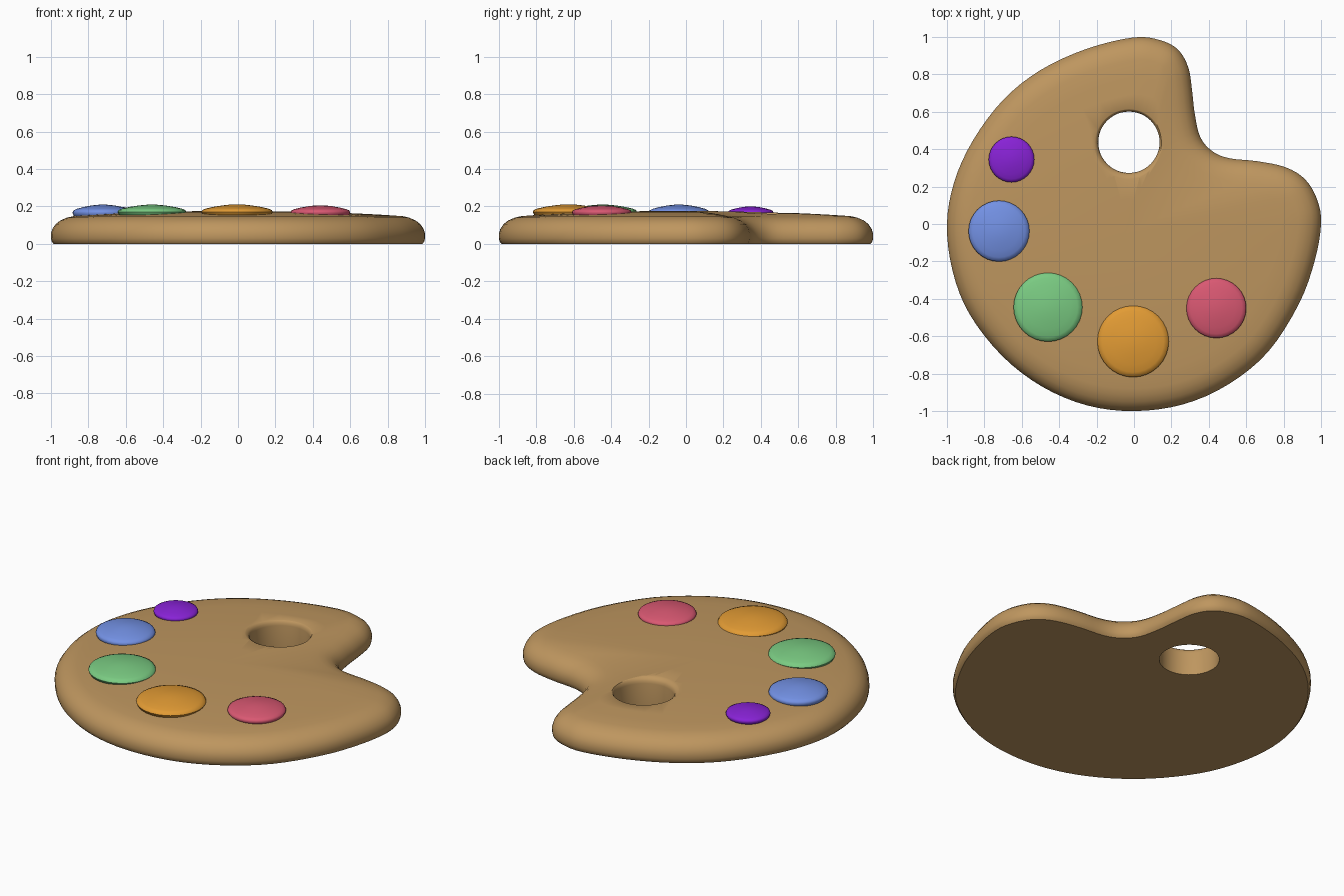
import bpy, bmesh, math
from mathutils import Vector

if "Cube" in bpy.data.objects:
    bpy.data.objects.remove(bpy.data.objects["Cube"])


def material(name, rgb):
    m = bpy.data.materials.new(name)
    lin = [(c / 255 / 12.92) if c < 11 else ((c / 255 + 0.055) / 1.055) ** 2.4 for c in rgb]
    m.diffuse_color = (*lin, 1)
    m.use_nodes = True
    m.node_tree.nodes["Principled BSDF"].inputs["Base Color"].default_value = m.diffuse_color
    return m


def loft(name, rings, mat, tip=None):
    """Skin stacked closed rings; flat cap below, point or flat cap above."""
    bm = bmesh.new()
    loops = [[bm.verts.new(p) for p in ring] for ring in rings]
    n = len(loops[0])
    for a, b in zip(loops, loops[1:]):
        for i in range(n):
            j = (i + 1) % n
            bm.faces.new((a[i], a[j], b[j], b[i]))
    bm.faces.new(loops[0][::-1])
    if tip:
        t = bm.verts.new(tip)
        for i in range(n):
            bm.faces.new((loops[-1][i], loops[-1][(i + 1) % n], t))
    else:
        bm.faces.new(loops[-1])
    bmesh.ops.recalc_face_normals(bm, faces=bm.faces)
    me = bpy.data.meshes.new(name)
    bm.to_mesh(me)
    bm.free()
    ob = bpy.data.objects.new(name, me)
    bpy.context.collection.objects.link(ob)
    me.materials.append(mat)
    return ob


def circle(x, y, r, z, n=48):
    return [(x + r * math.cos(i * math.tau / n), y + r * math.sin(i * math.tau / n), z)
            for i in range(n)]


def closed_spline(pts, steps):
    out, n = [], len(pts)
    for i in range(n):
        p0, p1, p2, p3 = (Vector(pts[(i + k) % n]) for k in (-1, 0, 1, 2))
        for s in range(steps):
            t = s / steps
            out.append(0.5 * (2 * p1 + (p2 - p0) * t + (2 * p0 - 5 * p1 + 4 * p2 - p3) * t * t
                              + (3 * p1 - p0 - 3 * p2 + p3) * t ** 3))
    return out


def smooth(ob, angle):
    bpy.ops.object.select_all(action='DESELECT')
    ob.select_set(True)
    bpy.context.view_layer.objects.active = ob
    bpy.ops.object.shade_smooth_by_angle(angle=math.radians(angle))


wood = material("wood", (190, 150, 95))

# Board outline, counter-clockwise from the right-hand tip
outline = [(1, 0), (.98, .13), (.915, .24), (.81, .305), (.66, .337), (.51, .353), (.42, .39),
           (.355, .465), (.325, .59), (.31, .72), (.29, .84), (.235, .935), (.14, .985), (0, 1),
           (-.25, .94), (-.5, .825), (-.7, .665), (-.86, .45), (-.96, .23), (-1, 0),
           (-.97, -.25), (-.88, -.48), (-.705, -.705), (-.49, -.87), (-.25, -.97), (0, -1),
           (.26, -.965), (.5, -.86), (.715, -.685), (.88, -.43), (.965, -.2)]
edge = closed_spline(outline, 4)
lo = [min(p[k] for p in edge) for k in (0, 1)]
hi = [max(p[k] for p in edge) for k in (0, 1)]
edge = [Vector([2 * (p[k] - lo[k]) / (hi[k] - lo[k]) - 1 for k in (0, 1)]) for p in edge]
N = len(edge)


def inset(d, z):
    ring = []
    for i, p in enumerate(edge):
        t = (edge[(i + 1) % N] - edge[i - 1]).normalized()
        ring.append((p.x - t.y * d, p.y + t.x * d, z))
    return ring


# Board: rounded rim, then a shallow dome towards the middle
rings = [inset(d, z) for d, z in ((.014, 0), (.004, .012), (0, .03), (0, .055), (.008, .08),
                                  (.025, .105), (.05, .125), (.085, .14), (.12, .148))]
rim = rings[-1]
cx, cy = -.05, -.05
for t in (.9, .8, .65, .5, .35, .2, .08):
    rings.append([(cx + (x - cx) * t, cy + (y - cy) * t, .148 + .027 * (1 - t ** 2.5))
                  for x, y, z in rim])
board = loft("palette_board", rings, wood, (cx, cy, .175))

# Thumb hole with softened upper lip
hole = [(.164, -.1), (.164, .135), (.167, .15), (.174, .161), (.186, .169), (.24, .19)]
cutter = loft("hole_cutter", [circle(-.027, .437, r, z) for r, z in hole], wood)
cutter.hide_render = True
mod = board.modifiers.new("thumb_hole", 'BOOLEAN')
mod.operation, mod.solver, mod.object = 'DIFFERENCE', 'EXACT', cutter
bpy.context.view_layer.objects.active = board
bpy.ops.object.modifier_apply(modifier=mod.name)
bpy.data.objects.remove(cutter)
smooth(board, 40)

# Paint blobs: name, colour, x, y, radius, base z, top z
blobs = [("purple", (136, 34, 214), -.655, .345, .122, .145, .2),
         ("blue", (115, 145, 228), -.722, -.038, .163, .138, .21),
         ("green", (122, 203, 130), -.46, -.445, .184, .143, .21),
         ("orange", (226, 155, 52), -.005, -.628, .191, .143, .211),
         ("red", (217, 88, 114), .44, -.45, .16, .143, .206)]
section = [(.86, 0), (.96, .17), (1, .4), (.97, .56), (.86, .68), (.65, .81), (.4, .92), (.2, .98)]
for name, rgb, x, y, r, z0, z1 in blobs:
    stack = [circle(x, y, r * k, z0 + (z1 - z0) * h, 32) for k, h in section]
    ob = loft(name + "_paint", stack, material(name + " paint", rgb), (x, y, z1))
    smooth(ob, 50)
